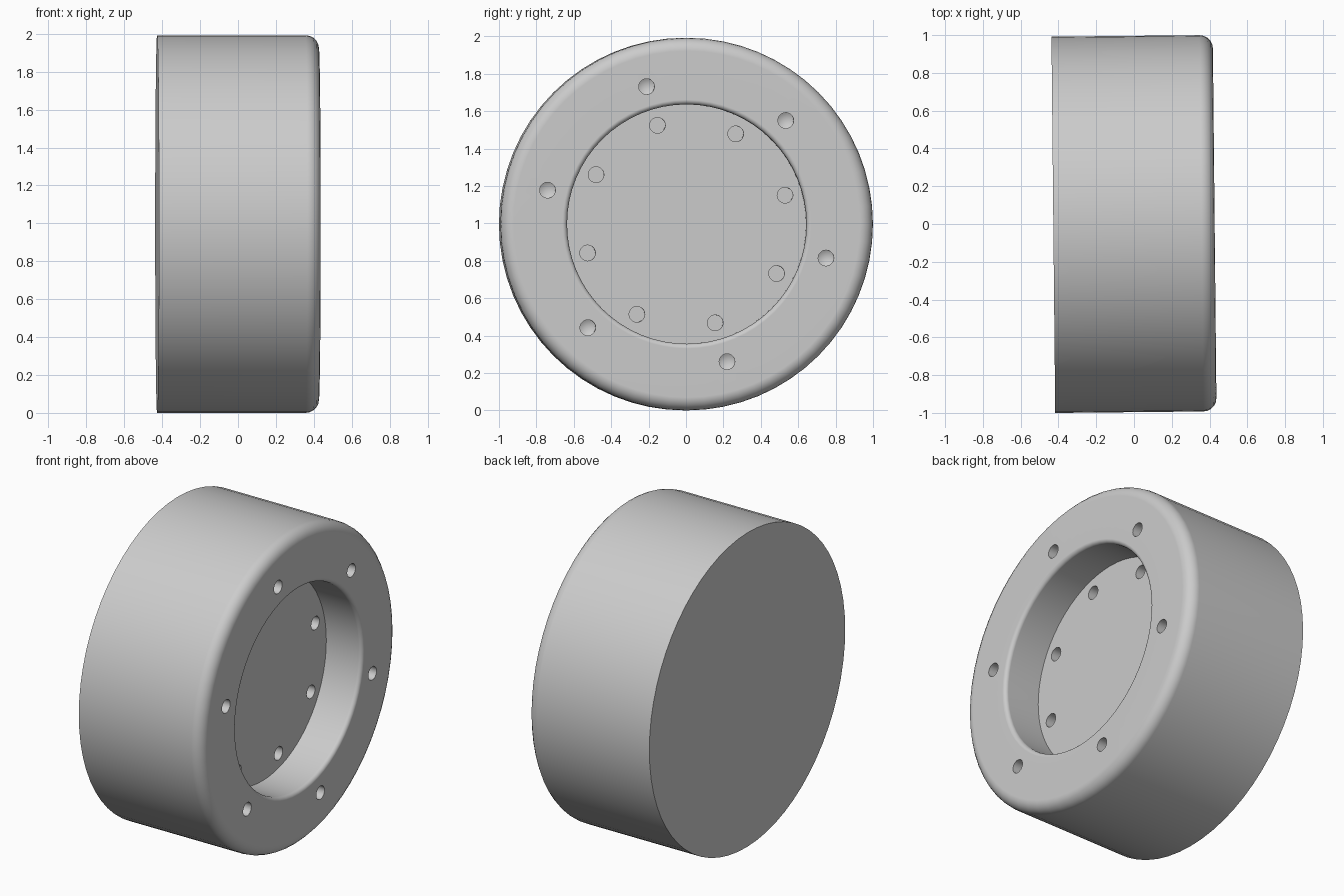
import bpy, bmesh
from math import sin, cos, pi, radians
from mathutils import Matrix, Vector

RADIUS, HALF, RECESS, DEPTH = 0.996, 0.427, 0.64, 0.25
TILT = 0.01

cube = bpy.data.objects.get("Cube")
if cube:
    bpy.data.objects.remove(cube, do_unlink=True)

grey = bpy.data.materials.new("light grey")
grey.use_nodes = True
colour = (0.6, 0.6, 0.6, 1)
grey.diffuse_color = colour
grey.node_tree.nodes["Principled BSDF"].inputs["Base Color"].default_value = colour


def lathe(bm, profile, sides, centre=(0, 0)):
    """Spin (x, radius) points about the x axis, closing both ends."""
    rings = []
    for x, r in profile:
        count = sides if r > 0 else 1
        rings.append([bm.verts.new((x, centre[0] + r * cos(2 * pi * i / sides),
                                    centre[1] + r * sin(2 * pi * i / sides)))
                      for i in range(count)])
    for a, b in zip(rings, rings[1:]):
        for i in range(sides):
            j = (i + 1) % sides
            if len(b) == 1:
                bm.faces.new((a[i], a[j], b[0]))
            else:
                bm.faces.new((a[i], a[j], b[j], b[i]))
    for ring in (rings[0], rings[-1]):
        if len(ring) > 1:
            bm.faces.new(ring)


def finish(bm, name):
    bmesh.ops.recalc_face_normals(bm, faces=bm.faces)
    mesh = bpy.data.meshes.new(name)
    bm.to_mesh(mesh)
    bm.free()
    mesh.materials.append(grey)
    obj = bpy.data.objects.new(name, mesh)
    bpy.context.collection.objects.link(obj)
    return obj


def fillet(x, r, size, start, end, steps=5):
    """Arc of profile points around a corner centre."""
    angles = [radians(start + (end - start) * i / steps) for i in range(steps + 1)]
    return [(x + size * cos(a), r + size * sin(a)) for a in angles]


# Drum with rounded outer rim and round recess
big, small = 0.07, 0.025
profile = [(-HALF, RADIUS)]
profile += fillet(HALF - big, RADIUS - big, big, 90, 0)
profile += fillet(HALF - small, RECESS + small, small, 0, -90)
profile += [(HALF - DEPTH, RECESS)]
bm = bmesh.new()
lathe(bm, profile, 64)
drum = finish(bm, "drum")

# Bolt holes: six pointed ones in the rim, eight flat ones in the recess floor
bm = bmesh.new()
hole = 0.042
for count, ring, face, tip in ((6, 0.766, HALF, 0.025), (8, 0.55, HALF - DEPTH, 0)):
    for i in range(count):
        a = radians(106.3) + 2 * pi * i / count
        points = [(face + 0.05, hole), (face - 0.12, hole)]
        if tip:
            points.append((face - 0.12 - tip, 0))
        lathe(bm, points, 20, (ring * cos(a), ring * sin(a)))
cutter = finish(bm, "hole_cutter")
cutter.hide_render = True

bpy.context.view_layer.objects.active = drum
drum.select_set(True)
cut = drum.modifiers.new("holes", 'BOOLEAN')
cut.operation, cut.solver, cut.object = 'DIFFERENCE', 'EXACT', cutter
bpy.ops.object.modifier_apply(modifier=cut.name)
bpy.data.objects.remove(cutter, do_unlink=True)

# Placement and shading
drum.data.transform(Matrix.Translation(Vector((0, 0, RADIUS))) @ Matrix.Rotation(TILT, 4, 'Z'))
bpy.ops.object.shade_smooth_by_angle(angle=radians(30))
weighted = drum.modifiers.new("even shading", 'WEIGHTED_NORMAL')
weighted.keep_sharp = True
